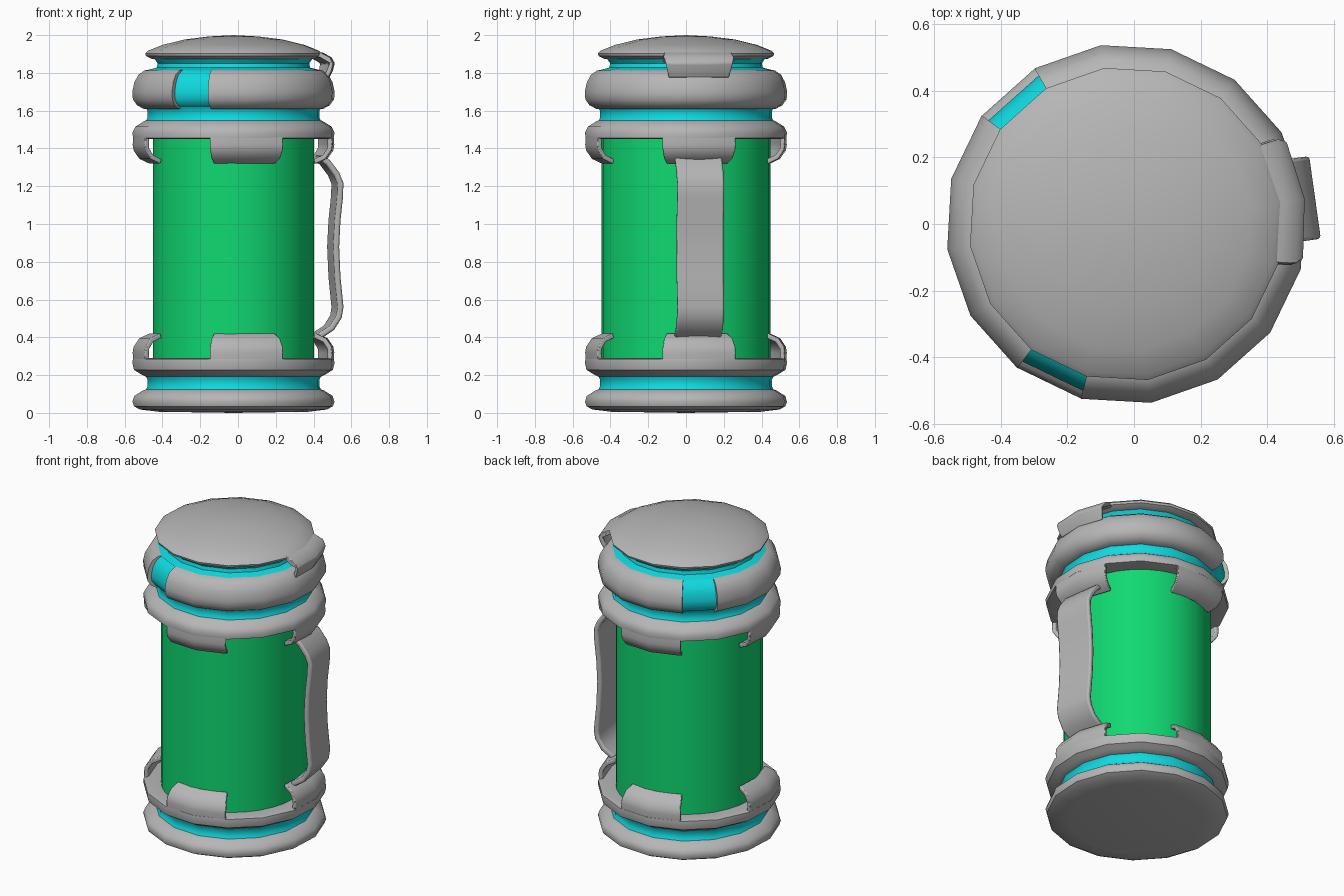
import bpy, bmesh, math
from mathutils import Vector

if "Cube" in bpy.data.objects:
    bpy.data.objects.remove(bpy.data.objects["Cube"])

CX = -0.024                 # axis of the canister
TURN = math.radians(8)      # all sixteen-sided parts share this twist
SIDES = 16
STEP = 360 / SIDES


def material(name, rgb):
    m = bpy.data.materials.new(name)
    m.diffuse_color = (*rgb, 1)
    m.use_nodes = True
    m.node_tree.nodes["Principled BSDF"].inputs["Base Color"].default_value = m.diffuse_color
    return m


GREY = material("grey_metal", (0.47, 0.47, 0.47))
CYAN = material("cyan_glow", (0.005, 0.71, 0.76))
GREEN = material("green_tank", (0.005, 0.69, 0.165))


def finish(bm, name, mat, bevel=0, angle=40):
    bmesh.ops.remove_doubles(bm, verts=bm.verts, dist=1e-5)
    bmesh.ops.recalc_face_normals(bm, faces=bm.faces)
    me = bpy.data.meshes.new(name)
    bm.to_mesh(me)
    bm.free()
    me.materials.append(mat)
    ob = bpy.data.objects.new(name, me)
    bpy.context.collection.objects.link(ob)
    ob.location.x = CX
    ob.rotation_euler.z = TURN
    bpy.ops.object.select_all(action='DESELECT')
    ob.select_set(True)
    bpy.context.view_layer.objects.active = ob
    if bevel:
        b = ob.modifiers.new("soft_edges", 'BEVEL')
        b.width, b.segments, b.limit_method = bevel, 2, 'ANGLE'
        b.angle_limit = math.radians(40)
    bpy.ops.object.shade_smooth_by_angle(angle=math.radians(angle))
    return ob


def lathe(name, mat, profile, sides=SIDES):
    """Full turn of an open (r, z) profile."""
    bm = bmesh.new()
    vs = [bm.verts.new((r, 0, z)) for r, z in profile]
    es = [bm.edges.new(p) for p in zip(vs, vs[1:])]
    bmesh.ops.spin(bm, geom=vs + es, cent=(0, 0, 0), axis=(0, 0, 1),
                   angle=math.tau, steps=sides, use_merge=True)
    return finish(bm, name, mat)


def sector(name, mat, loop, angles, bevel=0, taper=None):
    """Part turn of a closed (r, z) loop, capped at both ends."""
    bm = bmesh.new()
    rings = []
    for a in angles:
        ring = []
        for i, (r, z) in enumerate(loop):
            t = math.radians(a * (taper[i] if taper else 1))
            ring.append(bm.verts.new((r * math.cos(t), r * math.sin(t), z)))
        rings.append(ring)
    n = len(loop)
    for p, q in zip(rings, rings[1:]):
        for i in range(n):
            bm.faces.new((p[i], p[(i + 1) % n], q[(i + 1) % n], q[i]))
    bm.faces.new(rings[0])
    bm.faces.new(rings[-1])
    return finish(bm, name, mat, bevel)


def ribbon(path, thick):
    """Closed loop around an open path, offset half a thickness each way."""
    pts = [Vector(p) for p in path]
    a, b = [], []
    for i, p in enumerate(pts):
        d = (pts[min(i + 1, len(pts) - 1)] - pts[max(i - 1, 0)]).normalized()
        o = Vector((-d.y, d.x)) * thick / 2
        a.append(tuple(p + o))
        b.append(tuple(p - o))
    return a + b[::-1]


# Green tank
tank = lathe("tank", GREEN, [(0, 0.2), (0.447, 0.2), (0.447, 1.52), (0, 1.52)], 32)
tank.rotation_euler.z = 0
tank.scale.x = 0.955

# Base foot, glow band and lower collar
lathe("base_foot", GREY, [(0, 0), (0.40, 0.006), (0.50, 0.018), (0.532, 0.035), (0.54, 0.06),
                          (0.53, 0.09), (0.485, 0.118), (0.465, 0.126), (0.40, 0.126)])
lathe("lower_glow_band", CYAN, [(0.47, 0.12), (0.459, 0.14), (0.459, 0.175), (0.47, 0.197)])
lathe("lower_collar", GREY, [(0.40, 0.192), (0.47, 0.192), (0.50, 0.208), (0.532, 0.228),
                             (0.54, 0.262), (0.538, 0.285), (0.515, 0.29), (0.42, 0.285)])

# Upper collar and glow bands
lathe("upper_collar", GREY, [(0.42, 1.455), (0.515, 1.45), (0.537, 1.455), (0.54, 1.485),
                             (0.525, 1.515), (0.485, 1.54), (0.47, 1.548), (0.40, 1.548)])
lathe("upper_glow_band", CYAN, [(0.472, 1.54), (0.460, 1.56), (0.460, 1.60), (0.472, 1.62)])
lathe("neck_glow_band", CYAN, [(0.46, 1.815), (0.41, 1.828), (0.405, 1.85), (0.43, 1.885)])

# Wide bulging ring, broken by two one-side gaps
BULGE = [(0.40, 1.612), (0.48, 1.61), (0.515, 1.628), (0.538, 1.66), (0.541, 1.70),
         (0.53, 1.75), (0.508, 1.79), (0.475, 1.813), (0.42, 1.822), (0.38, 1.82)]
GAPS = (5, 10)
for name, first, last in (("bulge_ring_back", 0 - 5, GAPS[0]),
                          ("bulge_ring_left", GAPS[0] + 1, GAPS[1])):
    sector(name, GREY, BULGE, [k * STEP for k in range(first, last + 1)])
for k in GAPS:
    sector("gap_glow", CYAN, [(r - 0.025 if r > 0.45 else r, z) for r, z in BULGE],
           [k * STEP, (k + 1) * STEP])

# Domed lid with its latch bending down on the right
lathe("lid", GREY, [(0, 1.87), (0.40, 1.872), (0.44, 1.875), (0.468, 1.89), (0.472, 1.903),
                    (0.455, 1.918), (0.38, 1.948), (0.26, 1.977), (0.13, 1.993), (0, 2.0)])
sector("lid_latch", GREY,
       ribbon([(0.42, 1.90), (0.475, 1.893), (0.515, 1.872), (0.528, 1.85),
               (0.518, 1.815), (0.50, 1.78)], 0.028),
       (-22.5, 0, 22.5), 0.006,
       [1, 1, 0.95, 0.85, 0.82, 0.82, 0.82, 0.82, 0.85, 0.95, 1, 1])

# Hooked clips holding the tank, four at each end
HOOK = [(0.522, 1.47), (0.526, 1.42), (0.522, 1.395), (0.495, 1.355), (0.44, 1.33)]
for end in ("upper", "lower"):
    for i in range(4):
        path = [(r, z if end == "upper" else 1.74 - z) for r, z in HOOK]
        sector(end + "_clip", GREY, ribbon(path, 0.026),
               [90 * i + a for a in (-21.5, 0, 21.5)], 0.006)

# Side handle: a flat strap along a waisted path
PATH = [(0.45, 1.355), (0.49, 1.325), (0.535, 1.265), (0.556, 1.215), (0.553, 1.14), (0.54, 1.02),
        (0.533, 0.88), (0.54, 0.72), (0.556, 0.56), (0.548, 0.51), (0.51, 0.45), (0.44, 0.405)]
bm = bmesh.new()
outline = ribbon(PATH, 0.032)
sides = [[bm.verts.new((r, y, z)) for r, z in outline] for y in (-0.125, 0.125)]
n = len(outline)
for i in range(n):
    j = (i + 1) % n
    bm.faces.new((sides[0][i], sides[0][j], sides[1][j], sides[1][i]))
for s in sides:
    for i in range(n // 2 - 1):
        bm.faces.new((s[i], s[i + 1], s[n - 2 - i], s[n - 1 - i]))
finish(bm, "handle", GREY, 0.01)
